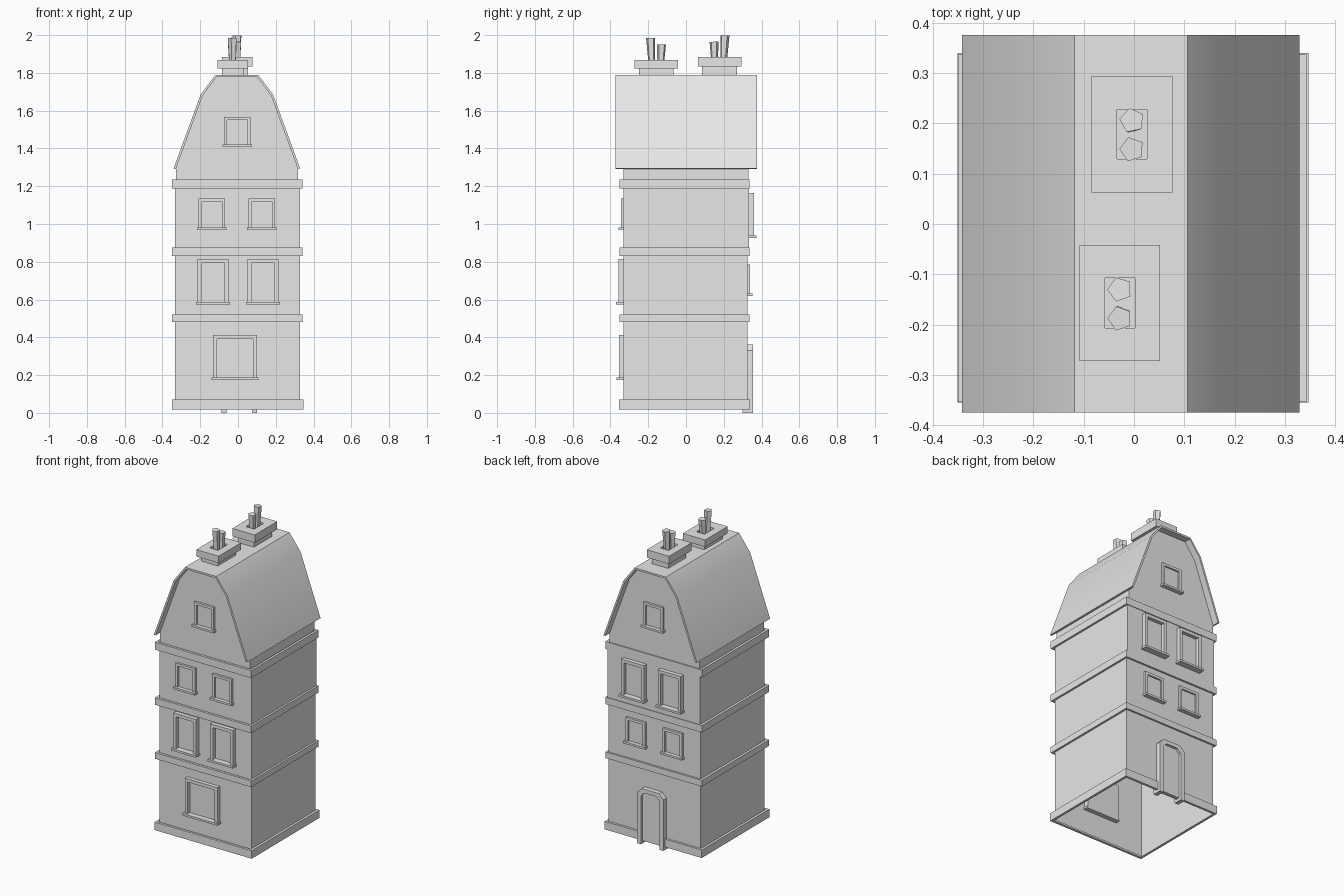
import bpy, bmesh, math
from mathutils import Matrix, Vector

cube = bpy.data.objects.get("Cube")
if cube:
    bpy.data.objects.remove(cube)

stone = bpy.data.materials.new("light grey stone")
stone.use_nodes = True
GREY = (0.8, 0.8, 0.8, 1)
stone.diffuse_color = GREY
stone.node_tree.nodes["Principled BSDF"].inputs["Base Color"].default_value = GREY


def finish(name, bm):
    bmesh.ops.recalc_face_normals(bm, faces=bm.faces)
    mesh = bpy.data.meshes.new(name)
    bm.to_mesh(mesh)
    bm.free()
    mesh.materials.append(stone)
    obj = bpy.data.objects.new(name, mesh)
    bpy.context.collection.objects.link(obj)
    return obj


def box_bm(x, y, z):
    bm = bmesh.new()
    size = [b - a for a, b in (x, y, z)]
    centre = [(a + b) / 2 for a, b in (x, y, z)]
    bmesh.ops.create_cube(bm, size=1, matrix=Matrix.LocRotScale(
        Vector(centre), None, Vector(size)))
    return bm


def drop_faces(bm, test):
    bm.normal_update()
    doomed = [f for f in bm.faces if test(f.normal)]
    bmesh.ops.delete(bm, geom=doomed, context='FACES')


def box(name, x, y, z):
    return finish(name, box_bm(x, y, z))


def prism_bm(profile, y0, y1):
    """Extrude an (x, z) outline along y."""
    bm = bmesh.new()
    face = bm.faces.new([bm.verts.new((x, y0, z)) for x, z in profile])
    new = bmesh.ops.extrude_face_region(bm, geom=[face])["geom"]
    moved = [v for v in new if isinstance(v, bmesh.types.BMVert)]
    bmesh.ops.translate(bm, verts=moved, vec=(0, y1 - y0, 0))
    bmesh.ops.recalc_face_normals(bm, faces=bm.faces)
    return bm


def prism(name, profile, y0, y1):
    return finish(name, prism_bm(profile, y0, y1))


# Hollow storeys, open underneath
for name, z, back in (("ground_storey", (0.02, 0.5), 0.325),
                      ("second_storey", (0.5, 0.85), 0.325),
                      ("third_storey", (0.85, 1.21), 0.333)):
    bm = box_bm((-0.333, 0.329), (-0.33, back), z)
    drop_faces(bm, lambda n: abs(n.z) > 0.9)
    finish(name, bm)


# Plinth and string courses, each a ring round the walls
def ring(name, z, x, y, inner):
    bm = box_bm(x, y, z)
    bm.normal_update()
    caps = [f for f in bm.faces if abs(f.normal.z) > 0.9]
    bmesh.ops.inset_individual(bm, faces=caps, thickness=inner)
    bmesh.ops.bridge_loops(bm, edges=[e for f in caps for e in f.edges])
    bmesh.ops.delete(bm, geom=caps, context='FACES')
    finish(name, bm)


ring("plinth", (0.018, 0.07), (-0.35, 0.346), (-0.354, 0.339), 0.022)
for name, z in (("lower_band", (0.48, 0.52)), ("middle_band", (0.83, 0.875)),
                ("upper_band", (1.187, 1.235))):
    ring(name, z, (-0.349, 0.342), (-0.353, 0.337), 0.022)

# Gambrel roof shell and the gable storey below it
CX = -0.006


def mirrored(half):
    return [(CX - x, z) for x, z in half] + [(CX + x, z) for x, z in reversed(half)]


outer = mirrored([(0.335, 1.294), (0.192, 1.685), (0.1125, 1.79)])
inner = mirrored([(0.323, 1.292), (0.181, 1.680), (0.107, 1.778)])
roof = prism("roof", outer + inner[::-1], -0.374, 0.375)
bpy.ops.object.select_all(action='DESELECT')
roof.select_set(True)
bpy.context.view_layer.objects.active = roof
bpy.ops.object.shade_smooth_by_angle(angle=math.radians(30))

bm = prism_bm([(CX - 0.322, 1.21)] + inner + [(CX + 0.322, 1.21)], -0.33, 0.33)
drop_faces(bm, lambda n: n.z < -0.9)
finish("gable_storey", bm)


# Windows: frame on three sides, sill and pane
def window(name, side, wall, x, z, proj, edge=0.021):
    (x0, x1), (z0, z1) = x, z
    a, b = x0 + edge, x1 - edge
    frame = [(x0, z0), (x0, z1), (x1, z1), (x1, z0), (b, z0), (b, z1 - edge),
             (a, z1 - edge), (a, z0)]
    back, front = wall - side * 0.03, wall + side * proj
    prism(name + "_frame", frame, back, front)
    box(name + "_sill", (x0 - 0.008, x1 + 0.008),
        sorted((back, front + side * 0.014)), (z0 - 0.004, z0 + 0.009))
    box(name + "_pane", (a, b), sorted((back, wall + side * 0.003)),
        (z0, z1 - edge))


FRONT, BACK = -1, 1
window("front_ground_window", FRONT, -0.33, (-0.133, 0.101), (0.178, 0.413), 0.025)
for label, side, wall, lift in (("front_second", FRONT, -0.33, 0),
                                ("back_third", BACK, 0.333, 0.35)):
    for hand, s in (("right", -1), ("left", 1)):
        window(f"{label}_{hand}_window", side, wall,
               sorted((s * 0.05, s * 0.214)), (0.579 + lift, 0.815 + lift), 0.027)
for label, side, wall, drop in (("front_third", FRONT, -0.33, 0),
                                ("back_second", BACK, 0.325, 0.35)):
    for hand, x in (("right", -0.138), ("left", 0.126)):
        window(f"{label}_{hand}_window", side, wall, (x - 0.07, x + 0.07),
               (0.973 - drop, 1.135 - drop), 0.014, 0.017)
for label, side in (("front", FRONT), ("back", BACK)):
    window(label + "_attic_window", side, side * 0.33, (-0.075, 0.067),
           (1.411, 1.567), 0.014, 0.017)


# Back door with a chamfered arch
def arch(w, top, cut):
    cx = 0.007
    half = [(w, 0), (w, top - cut), (w - cut, top)]
    return [(cx - x, z) for x, z in half] + [(cx + x, z) for x, z in reversed(half)]


door_hole = arch(0.067, 0.338, 0.026)
prism("door_surround", arch(0.094, 0.363, 0.032) + door_hole[::-1], 0.3, 0.356)
prism("door_panel", [(x, max(z, 0.018)) for x, z in door_hole], 0.315, 0.34)


# Chimneys: base, cap with a sunken flue, leaning five-sided pots
def pot(name, x, y, z0, z1, lean, turn):
    bm = bmesh.new()
    bmesh.ops.create_cone(bm, cap_ends=True, segments=5, radius1=0.018,
                          radius2=0.025, depth=z1 - z0)
    place = (Matrix.Translation((x, y, (z0 + z1) / 2))
             @ Matrix.Rotation(lean, 4, 'X') @ Matrix.Rotation(turn, 4, 'Z'))
    bmesh.ops.transform(bm, matrix=place, verts=bm.verts)
    finish(name, bm)


def chimney(name, cx, cy, z0, z1, pots):
    box(name + "_base", (cx - 0.058, cx + 0.058), (cy - 0.092, cy + 0.092), (1.77, z0))
    bm = box_bm((cx - 0.08, cx + 0.08), (cy - 0.115, cy + 0.115), (z0, z1))
    bm.normal_update()
    top = next(f for f in bm.faces if f.normal.z > 0.9)
    for scale, drop in (((0.37, 0.43, 1), 0), ((1, 1, 1), 0.025)):
        new = bmesh.ops.extrude_face_region(bm, geom=[top])["geom"]
        bmesh.ops.delete(bm, geom=[top], context='FACES_ONLY')
        top = next(f for f in new if isinstance(f, bmesh.types.BMFace))
        centre = Matrix.Translation((-cx, -cy, 0))
        bmesh.ops.scale(bm, vec=scale, space=centre, verts=top.verts)
        bmesh.ops.translate(bm, vec=(0, 0, -drop), verts=top.verts)
    finish(name + "_cap", bm)
    for i, (dy, height, lean, turn) in enumerate(pots):
        pot(f"{name}_pot_{i + 1}", cx, cy + dy, z1 - 0.03, height, lean, turn)


chimney("front_chimney", -0.028, -0.157, 1.823, 1.868,
        ((-0.027, 1.985, 0.05, 0.3), (0.025, 1.95, -0.04, 1.6)))
chimney("back_chimney", -0.004, 0.178, 1.833, 1.884,
        ((-0.028, 1.965, 0.03, 1.55), (0.024, 1.998, -0.05, 0.2)))
